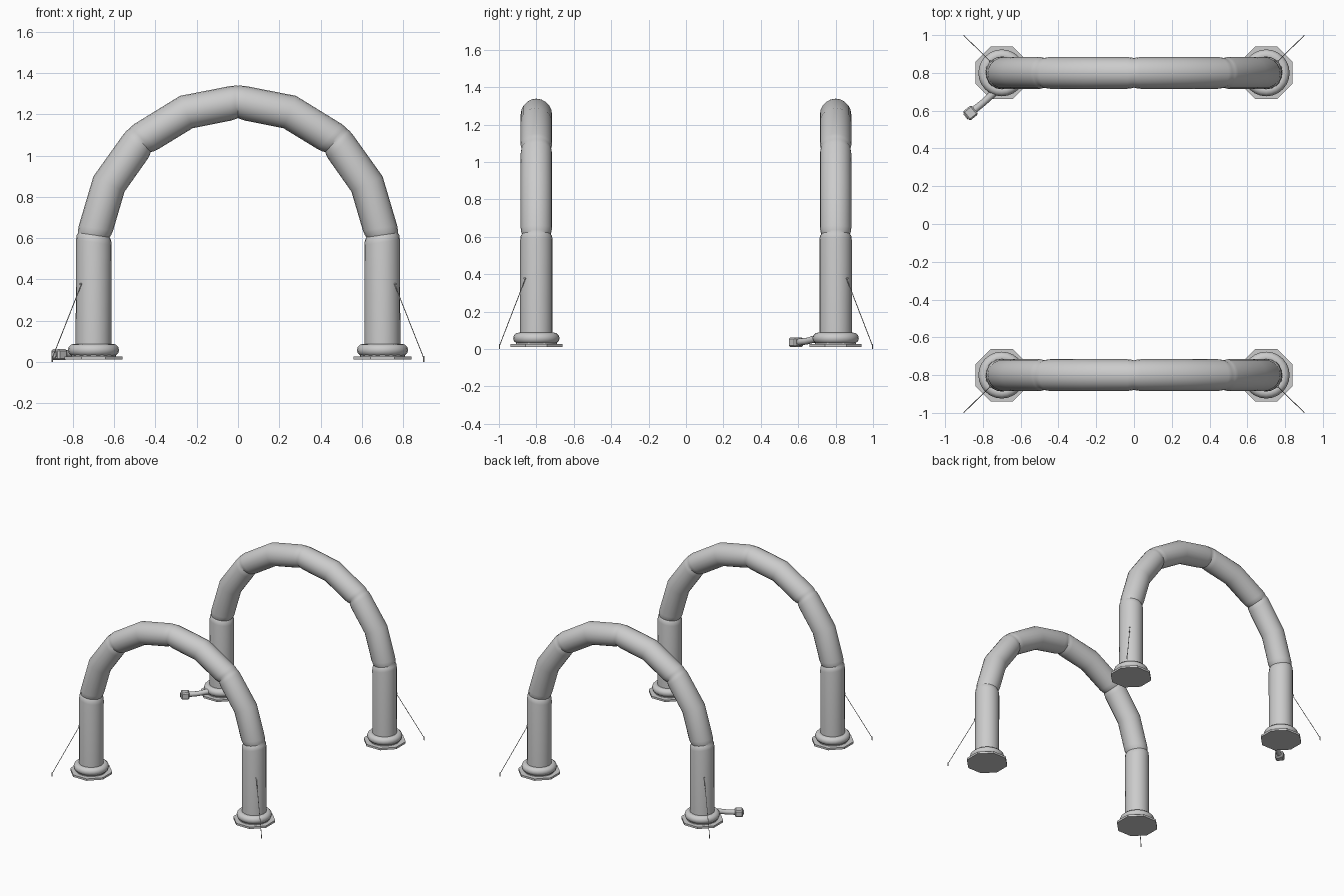
import bpy, bmesh, math
from mathutils import Vector

if "Cube" in bpy.data.objects:
    bpy.data.objects.remove(bpy.data.objects["Cube"])


def finish(bm, name, smooth=True):
    bmesh.ops.recalc_face_normals(bm, faces=bm.faces)
    me = bpy.data.meshes.new(name)
    bm.to_mesh(me)
    bm.free()
    ob = bpy.data.objects.new(name, me)
    bpy.context.collection.objects.link(ob)
    if smooth:
        bpy.ops.object.select_all(action='DESELECT')
        ob.select_set(True)
        bpy.context.view_layer.objects.active = ob
        bpy.ops.object.shade_smooth_by_angle(angle=math.radians(35))
    return ob


def tube(name, rings, ref, sides):
    """Skin through rings of (centre, tangent, radius), capped at both ends."""
    bm = bmesh.new()
    loops = []
    for c, t, r in rings:
        u = ref.cross(t).normalized()
        v = t.cross(u).normalized()
        loops.append([bm.verts.new(c + r * (u * math.cos(a) + v * math.sin(a)))
                      for a in (2 * math.pi * i / sides for i in range(sides))])
    for a, b in zip(loops, loops[1:]):
        for i in range(sides):
            j = (i + 1) % sides
            bm.faces.new((a[i], a[j], b[j], b[i]))
    bm.faces.new(loops[0])
    bm.faces.new(loops[-1])
    return finish(bm, name)


def lathe(name, profile, centre, sides, closed=True, phase=0.0, smooth=True):
    """Revolve a closed (radius, z) profile around a vertical axis."""
    bm = bmesh.new()
    loops = [[bm.verts.new((centre[0] + r * math.cos(a), centre[1] + r * math.sin(a), z))
              for r, z in profile]
             for a in (phase + 2 * math.pi * i / sides for i in range(sides))]
    n = len(profile)
    for k in range(sides):
        a, b = loops[k], loops[(k + 1) % sides]
        for i in range(n if closed else n - 1):
            j = (i + 1) % n
            bm.faces.new((a[i], a[j], b[j], b[i]))
    if not closed:
        bm.faces.new([l[0] for l in loops])
        bm.faces.new([l[-1] for l in loops])
    return finish(bm, name, smooth)


def rod(name, a, b, r, sides=6):
    a, b = Vector(a), Vector(b)
    t = (b - a).normalized()
    return tube(name, [(a, t, r), (b, t, r)], Vector((0.31, -0.9, 0.3)), sides)


# Arch centre line: x, z, radius, pinched joint?
half = [(0.70, 0.02, 0.087, 0), (0.698, 0.615, 0.077, 1), (0.625, 0.862, 0.084, 0),
        (0.475, 1.073, 0.077, 1), (0.25, 1.211, 0.084, 0)]
path = half + [(0, 1.26, 0.078, 1)] + [(-x, z, r, j) for x, z, r, j in half[::-1]]


def arch_rings(y):
    pts = [Vector((x, y, z)) for x, z, _, _ in path]
    rings = []
    for i, (p, (_, _, r, joint)) in enumerate(zip(pts, path)):
        d0 = (p - pts[i - 1]).normalized() if i else Vector((0, 0, 1))
        d1 = (pts[i + 1] - p).normalized() if i < len(pts) - 1 else Vector((0, 0, -1))
        t = (d0 + d1).normalized()
        if joint:
            lo = 0.087 if i == 1 else 0.084
            hi = 0.087 if i == len(pts) - 2 else 0.084
            rings += [(p - d0 * 0.035, t, lo), (p - d0 * 0.012, t, lo - 0.003), (p, t, r),
                      (p + d1 * 0.012, t, hi - 0.003), (p + d1 * 0.035, t, hi)]
        else:
            rings.append((p, t, r))
    return rings


torus = [(0.093 + 0.031 * math.cos(a), 0.058 + 0.030 * math.sin(a))
         for a in (2 * math.pi * i / 12 for i in range(12))]

for label, sy in (("front", -1), ("back", 1)):
    # inflated arch tube
    tube(label + "_arch", arch_rings(0.8 * sy), Vector((0, 1, 0)), 20)
    for side, sx in (("left", -1), ("right", 1)):
        tag = label + "_" + side
        c = (0.70 * sx, 0.80 * sy)
        # octagonal ground plate and inflated foot ring
        lathe(tag + "_base_plate", [(0.151, 0.011), (0.151, 0.026)], c, 8, False,
              math.pi / 8, False)
        lathe(tag + "_collar", [(0.11, 0.024), (0.11, 0.034)], c, 16, False)
        lathe(tag + "_foot_ring", torus, c, 24)
        # guy rope, its anchor on the leg, and the ground stake
        rod(tag + "_rope", (0.758 * sx, 0.858 * sy, 0.378), (0.90 * sx, 0.997 * sy, 0.018), 0.0022)
        rod(tag + "_rope_anchor", (0.755 * sx, 0.855 * sy, 0.378),
            (0.765 * sx, 0.865 * sy, 0.378), 0.006)
        rod(tag + "_stake", (0.90 * sx, 0.997 * sy, 0.0), (0.90 * sx, 0.997 * sy, 0.028), 0.0035)

# blower hose
hose = [Vector(p) for p in ((-0.725, 0.715, 0.055), (-0.755, 0.682, 0.052),
                            (-0.795, 0.645, 0.042), (-0.855, 0.597, 0.037))]
rings = []
for i, p in enumerate(hose):
    t = (hose[min(i + 1, 3)] - hose[max(i - 1, 0)]).normalized()
    rings.append((p, t, (0.022, 0.019, 0.018, 0.019)[i]))
tube("blower_hose", rings, Vector((0, 0, 1)), 12)

# blower housing with bevelled edges, plus intake ring
ang = math.atan2(hose[2].y - hose[3].y, hose[2].x - hose[3].x)
bm = bmesh.new()
bmesh.ops.create_cube(bm, size=1)
bmesh.ops.scale(bm, vec=(0.058, 0.062, 0.052), verts=bm.verts)
bmesh.ops.bevel(bm, geom=bm.edges[:], offset=0.008, segments=1, affect='EDGES')
box = finish(bm, "blower_housing", False)
box.location = (-0.866, 0.588, 0.036)
box.rotation_euler = (0, 0, ang)
d = Vector((math.cos(ang), math.sin(ang), 0))
c = Vector((-0.866, 0.588, 0.036))
rod("blower_intake", c - d * 0.026, c - d * 0.034, 0.018, 12)
